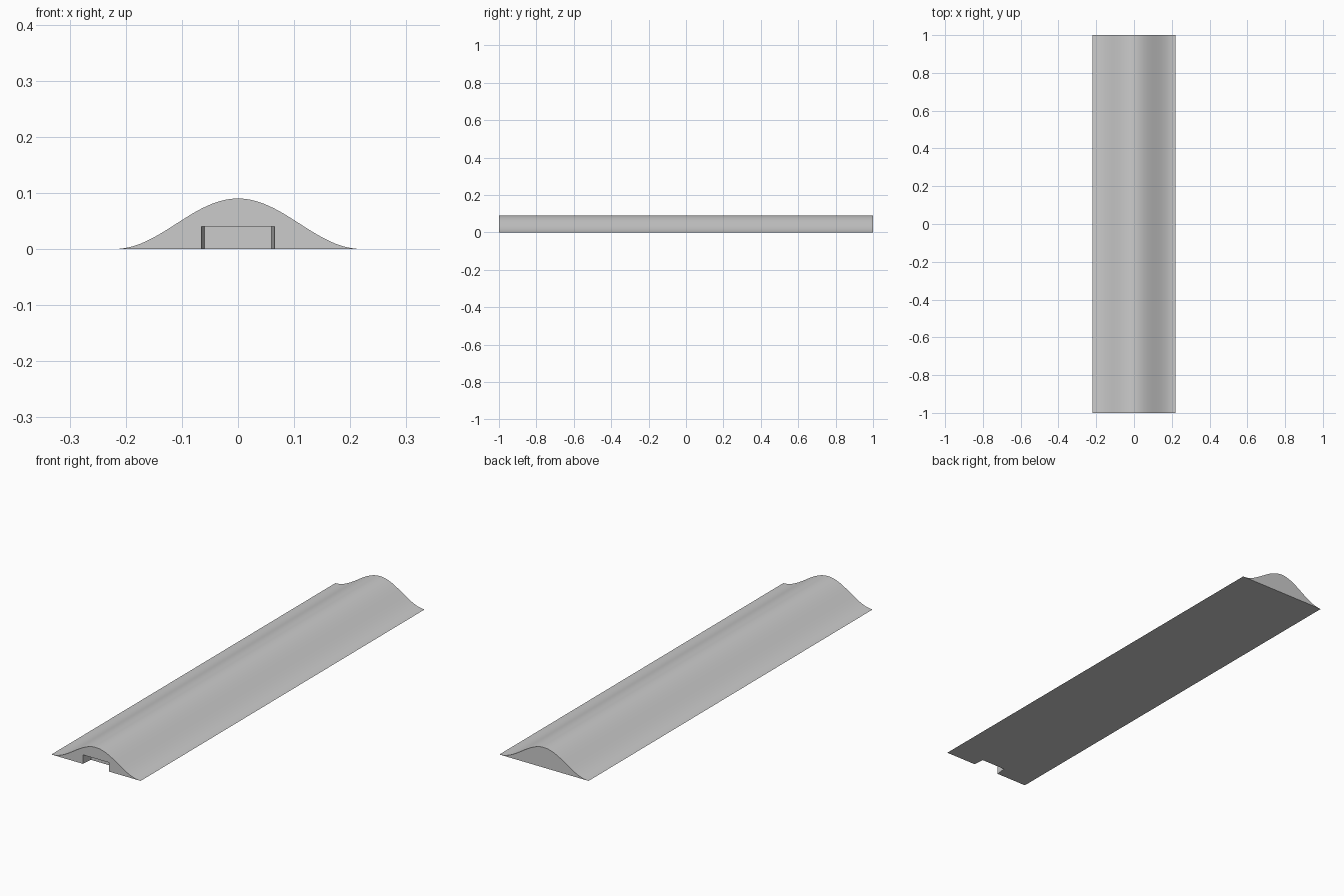
import bpy, bmesh, math

cube = bpy.data.objects.get("Cube")
if cube:
    bpy.data.objects.remove(cube, do_unlink=True)

HALF_W, HALF_L, HEIGHT, STEPS = 0.22, 1.0, 0.09, 48

grey = bpy.data.materials.new("plain grey")
grey.use_nodes = True
colour = (0.6, 0.6, 0.6, 1)
grey.diffuse_color = colour
grey.node_tree.nodes["Principled BSDF"].inputs["Base Color"].default_value = colour


def loft(name, start, end):
    """Solid between two matching outlines of 3D points."""
    bm = bmesh.new()
    a = [bm.verts.new(p) for p in start]
    b = [bm.verts.new(p) for p in end]
    bm.faces.new(a)
    bm.faces.new(b[::-1])
    n = len(a)
    for i in range(n):
        j = (i + 1) % n
        bm.faces.new((a[j], a[i], b[i], b[j]))
    bmesh.ops.recalc_face_normals(bm, faces=bm.faces)
    mesh = bpy.data.meshes.new(name)
    bm.to_mesh(mesh)
    bm.free()
    mesh.materials.append(grey)
    obj = bpy.data.objects.new(name, mesh)
    bpy.context.collection.objects.link(obj)
    return obj


# Long strip with a bell-shaped cosine section
section = []
for i in range(STEPS + 1):
    x = HALF_W * (2 * i / STEPS - 1)
    section.append((x, HEIGHT / 2 * (1 + math.cos(math.pi * x / HALF_W))))
cover = loft("cable_cover",
             [(x, -HALF_L, z) for x, z in section],
             [(x, HALF_L, z) for x, z in section])


# Shallow notch in the front end, narrowing slightly inwards
def notch_outline(half, y):
    return [(-half, y, -0.05), (half, y, -0.05), (half, y, 0.04), (-half, y, 0.04)]


cutter = loft("notch_cutter", notch_outline(0.07, -1.05), notch_outline(0.06, -0.95))
cutter.hide_render = True

cut = cover.modifiers.new("notch", 'BOOLEAN')
cut.operation = 'DIFFERENCE'
cut.solver = 'EXACT'
cut.object = cutter

bpy.ops.object.select_all(action='DESELECT')
cover.select_set(True)
bpy.context.view_layer.objects.active = cover
bpy.ops.object.modifier_apply(modifier=cut.name)
bpy.data.objects.remove(cutter, do_unlink=True)
bpy.ops.object.shade_smooth_by_angle(angle=math.radians(30))
